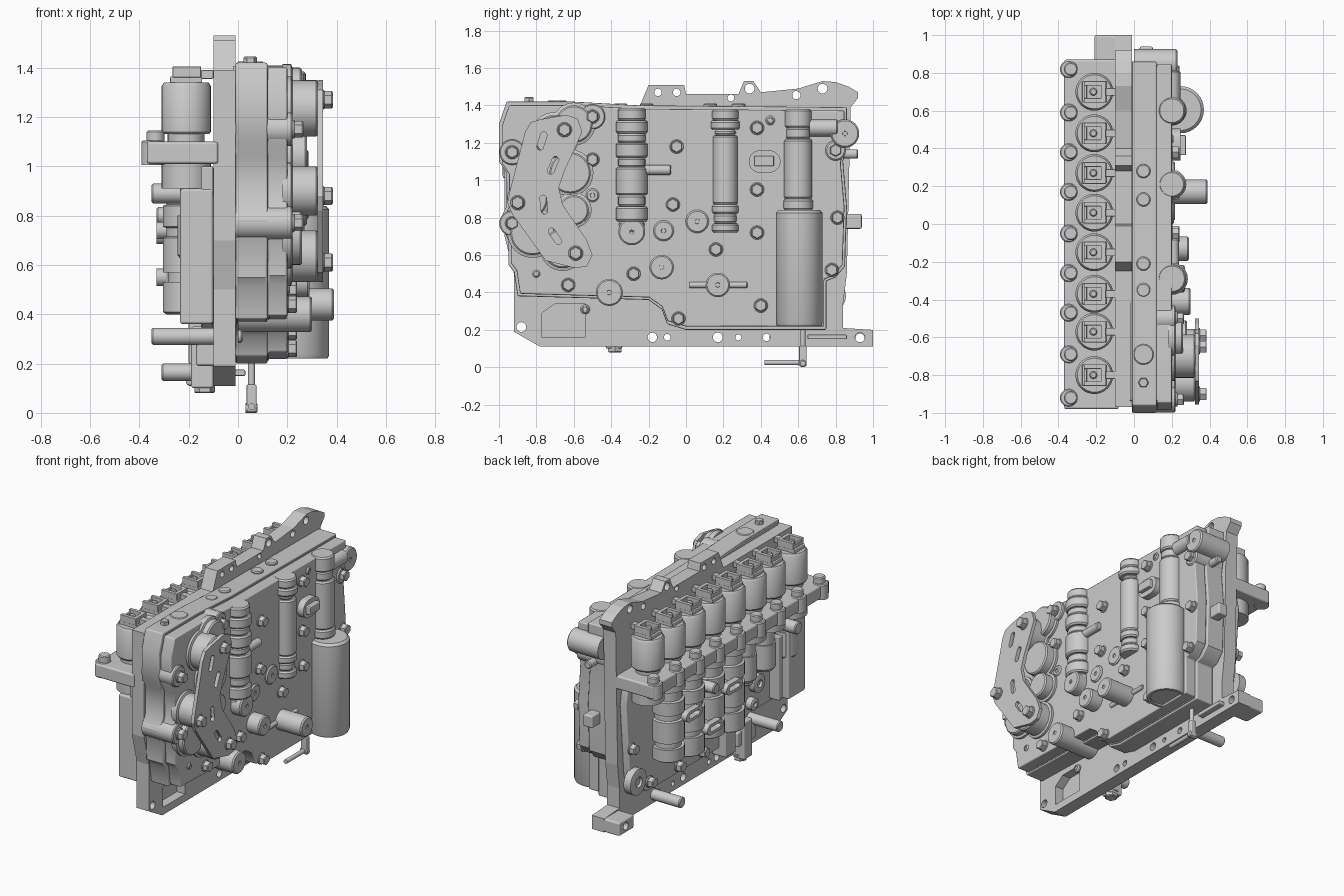
import bpy, bmesh, math
from mathutils import Matrix, Vector

ROT = {'x': Matrix.Rotation(math.pi / 2, 4, 'Y'),
       'y': Matrix.Rotation(-math.pi / 2, 4, 'X'), 'z': Matrix.Identity(4)}


def finish(name, bm, bevel=0.0):
    bmesh.ops.recalc_face_normals(bm, faces=bm.faces[:])
    me = bpy.data.meshes.new(name)
    bm.to_mesh(me)
    bm.free()
    ob = bpy.data.objects.new(name, me)
    bpy.context.collection.objects.link(ob)
    bpy.context.view_layer.objects.active = ob
    bpy.ops.object.select_all(action='DESELECT')
    ob.select_set(True)
    bpy.ops.object.shade_smooth_by_angle(angle=math.radians(35))
    if bevel:
        m = ob.modifiers.new('Bevel', 'BEVEL')
        m.width, m.segments, m.limit_method = bevel, 2, 'ANGLE'
        m.angle_limit = math.radians(40)
        m.harden_normals = True
    return ob


def box(name, x, y, z, bevel=0.006):
    bm = bmesh.new()
    bmesh.ops.create_cube(bm, size=1)
    for v in bm.verts:
        v.co = Vector([(r[0] + r[1]) / 2 + c * (r[1] - r[0]) for r, c in zip((x, y, z), v.co)])
    return finish(name, bm, bevel)


def prism(name, pts, x0, x1, bevel=0.008):
    """Outline in (y, z) extruded along x."""
    bm = bmesh.new()
    f = bm.faces.new([bm.verts.new((x0, y, z)) for y, z in pts])
    r = bmesh.ops.extrude_face_region(bm, geom=[f])
    for v in r['geom']:
        if isinstance(v, bmesh.types.BMVert):
            v.co.x = x1
    if not any(g.normal.length and len(g.verts) == len(pts) and abs(g.calc_center_median().x - x0) < 1e-5
               for g in bm.faces):
        bm.faces.new([v for v in bm.verts if abs(v.co.x - x0) < 1e-6])
    return finish(name, bm, bevel)


def lathe(name, loc, prof, axis='z', n=32):
    """Stack of (radius, height) rings turned about an axis through loc."""
    bm = bmesh.new()
    rings = [[bm.verts.new((r * math.cos(2 * math.pi * i / n), r * math.sin(2 * math.pi * i / n), h))
              for i in range(n)] for r, h in prof]
    for a, b in zip(rings, rings[1:]):
        for i in range(n):
            bm.faces.new((a[i], a[i - 1], b[i - 1], b[i]))
    bm.faces.new(rings[0])
    bm.faces.new(rings[-1])
    bmesh.ops.transform(bm, matrix=Matrix.Translation(loc) @ ROT[axis], verts=bm.verts[:])
    return finish(name, bm)


def cyl(name, loc, r, h, axis='z', n=32, c=0.006):
    s = 1 if h > 0 else -1
    return lathe(name, loc, [(r, 0), (r, h - s * c), (r - c, h)], axis, n)


def bolt(name, loc, axis='x', s=1, r=0.034):
    cyl(name + '_washer', loc, r * 1.1, 0.01 * s, axis, 24, 0.003)
    cyl(name + '_head', loc, r, 0.045 * s, axis, 6, 0.005)


def slot(name, y, z, ly, lz, x0, x1, tilt=0):
    """Rounded-end boss or cutter lying on a side face."""
    r = min(ly, lz) / 2
    dy, dz = ly / 2 - r, lz / 2 - r
    c, s = math.cos(tilt), math.sin(tilt)
    pts = []
    for i in range(24):
        a = 2 * math.pi * (i + .5) / 24
        u = math.copysign(dy, math.cos(a)) + r * math.cos(a)
        v = math.copysign(dz, math.sin(a)) + r * math.sin(a)
        pts.append((y + u * c - v * s, z + u * s + v * c))
    return prism(name, pts, x0, x1, 0)


def cut(ob, cutters):
    ob.data.shade_flat()
    for c in cutters:
        c.data.shade_flat()
        c.hide_render = True
        c.display_type = 'WIRE'
        m = ob.modifiers.new('Cut', 'BOOLEAN')
        m.operation, m.object, m.solver = 'DIFFERENCE', c, 'EXACT'


# Casting layers
mid = prism('middle_plate', [(-.92, .19), (-.78, .11), (1, .11), (1, .2), (.84, .21), (.84, .34), (.86, .5),
            (.88, 1.39), (.92, 1.44), (.92, 1.47), (.87, 1.5), (.8, 1.525), (.73, 1.53), (.6, 1.49), (.4, 1.47),
            (.36, 1.53), (.31, 1.53), (.28, 1.46), (0, 1.46), (-.01, 1.51), (-.2, 1.51), (-.25, 1.39),
            (-.97, 1.39), (-.97, .7), (-.92, .5)], -.1, -.01, 0)
holes = [cyl('hole_cutter', (-.3, y, z), r, .5, 'x', 24) for y, z, r in
         [(-.88, .215, .026), (-.18, .16, .025), (-.1, .16, .018), (.17, .16, .026), (.28, .16, .016),
          (.43, .16, .02), (.93, .16, .026), (.34, 1.49, .026), (.73, 1.49, .026), (.59, 1.455, .022),
          (-.15, 1.47, .02), (-.05, 1.47, .02), (.24, 1.44, .018)]]
pocket = prism('pocket_cutter', [(-.77, .16), (-.54, .16), (-.54, .34), (-.7, .34), (-.77, .29)], -.07, .1, 0)
outer = [(-.96, 1.42), (-.6, 1.42), (-.25, 1.4), (.86, 1.39), (.86, 1.22), (.84, 1.1), (.86, .86), (.85, .54),
         (.8, .48), (.75, .46), (.75, .2), (0, .2), (-.1, .23), (-.13, .31), (-.2, .36), (-.9, .38), (-.92, .51),
         (-.95, .55), (-.95, .68), (-1, .78), (-.96, .86), (-.96, 1.04), (-1, 1.1), (-1, 1.3)]
prism('main_body', outer, -.01, .12)
prism('right_face_plate', [(y * .985, .8 + (z - .8) * .97) for y, z in outer], .12, .2)
prism('gasket', [(y * .97, .8 + (z - .8) * .98) for y, z in outer], -.02, .125, 0)
prism('rear_body', [(-.92, 1.0), (.82, 1.0), (.84, .9), (.8, .4), (.62, .25), (-.3, .25), (-.45, .36),
                    (-.9, .36)], -.15, -.1)
tab = box('mounting_foot', (-.21, -.05), (.84, 1), (.11, .2), 0.012)
cut(tab, [cyl('hole_cutter', (-.3, .93, .155), .025, .3, 'x', 24)])
cut(mid, holes + [pocket])
for y in (.28, .13, -.21, -.35):
    cyl('top_plug', (.05, y, 1.38), .037, .03)
cyl('front_top_boss', (.05, -.69, 1.4), .055, .025)
bolt('front_top_bolt', (.05, -.84, 1.4), 'z', r=.028)

# Solenoid bracket with bolt lobes
box('solenoid_bracket', (-.37, -.08), (-.98, .87), (1.01, 1.1), .012)
for y in (.82, .59, .38, .17, -.05, -.26, -.47, -.69, -.92):
    cyl('bracket_lobe', (-.345, y, 1.005), .047, .1)
    cyl('bracket_bolt', (-.335, y, 1.1), .036, .045)

# Solenoids with connectors, collars and lower sleeves
for i, y in enumerate((.7, .48, .27, .06, -.15, -.37, -.57, -.8)):
    lathe('solenoid', (-.21, y, 0), [(.1, .91), (.1, 1.02), (.075, 1.02), (.075, 1.13), (.092, 1.13), (.1, 1.14),
                                     (.1, 1.325), (.09, 1.34)])
    box('connector_base', (-.275, -.145), (y - .055, y + .055), (1.335, 1.365), .005)
    for s in (-1, 1):
        box('connector_wall', (-.265, -.15), (y + s * .045 - .012, y + s * .045 + .012), (1.36, 1.405), .003)
    box('connector_back', (-.175, -.15), (y - .045, y + .045), (1.36, 1.405), .003)
    box('connector_front', (-.265, -.25), (y - .045, y + .045), (1.36, 1.39), .003)
    box('connector_key', (-.15, -.1), (y - .02, y + .02), (1.355, 1.39), .003)
    cyl('connector_pin', (-.215, y, 1.36), .02, .035, n=16)
    if 1 <= i <= 4:  # Grooved valve sleeve on the left face
        low = .4 + .04 * (i % 2)
        lathe('valve_sleeve', (-.205, y, 0), [
            (.085, low), (.1, low + .01), (.1, .53), (.08, .53), (.08, .57), (.1, .57), (.1, .71), (.085, .715),
            (.085, .75), (.1, .755), (.1, .84), (.085, .845), (.085, .93)])
    elif i > 4:
        lathe('short_sleeve', (-.17, y, 0), [(.06, .62), (.075, .64), (.075, .8), (.065, .8), (.065, .92)])

# Left-face pins, clips, bosses and fasteners
for y, z, r, x in [(-.68, .89, .04, -.35), (-.49, .31, .035, -.35), (.48, .165, .035, -.31), (.15, .8, .035, -.33)]:
    cyl('left_pin', (-.08, y, z), r, x + .08, 'x')
for y, z in ((.38, .72), (-.04, .74), (.16, .55)):
    c = slot('retainer_clip', y, z, .17, .07, -.33, -.29)
    cut(c, [slot('clip_cutter', y, z, .11, .03, -.4, -.2)])
for y, z, r in [(.77, .38, .085), (-.28, .45, .06), (-.35, .72, .06), (-.5, .55, .06), (-.62, .7, .05),
                (-.3, .88, .05), (-.45, .43, .04)]:
    lathe('left_boss', (-.14, y, z), [(r, 0), (r, -.05), (r * .8, -.055), (r * .4, -.055), (r * .35, -.04)], 'x')
for y, z in [(.79, .6), (-.4, .6), (-.55, .8), (.3, .3), (-.2, .32), (.05, .3), (.6, .31)]:
    bolt('left_bolt', (-.15, y, z), 'x', -1)
box('front_left_block', (-.235, -.1), (-.92, -.74), (.36, .91), .012)
box('left_rib', (-.22, -.1), (-.7, -.66), (.38, .8))
box('lower_bracket', (-.2, -.1), (-.24, -.13), (.2, .4))
box('lower_housing', (-.17, -.03), (-.5, -.3), (.19, .29), .012)
box('lower_column', (-.19, -.1), (-.43, -.34), (.1, .35), .01)
bolt('lower_bolt', (-.135, -.38, .125), 'z', -1, .042)

# Bulging valve tubes on the right face
def tube(y, r, rows):
    prof = []
    for z0, z1, k in rows:
        prof += [(r * k - .008, z0), (r * k, z0 + .01), (r * k, z1 - .01), (r * k - .008, z1)]
    lathe('right_valve_tube', (.2, y, 0), prof)
tube(-.29, .085, [(.72, .78, .8), (.78, .86, 1), (.86, .92, .85), (.92, 1.07, 1), (1.07, 1.12, .85),
                  (1.12, 1.2, 1), (1.2, 1.25, .88), (1.25, 1.32, 1), (1.32, 1.385, .88)])
tube(.21, .07, [(.72, .77, 1), (.77, .82, .85), (.82, .87, 1), (.87, 1.24, .95), (1.24, 1.27, .8), (1.27, 1.32, 1.1),
                (1.32, 1.38, 1)])
tube(.6, .075, [(.84, .9, 1.05), (.9, 1.22, 1), (1.22, 1.28, .85), (1.28, 1.38, .95)])
lathe('accumulator', (.245, .605, 0), [(.1, .23), (.1, .22), (.118, .22), (.125, .235), (.125, .825), (.11, .84)])
cyl('tube_side_port', (.21, -.22, 1.055), .027, .14, 'y')
cyl('tube_side_port', (.2, .66, 1.28), .045, .15, 'y')

# Drum cover with drums beneath
cover = prism('drum_cover', [(-.86, 1.26), (-.83, 1.31), (-.78, 1.325), (-.64, 1.35), (-.58, 1.33), (-.555, 1.26),
              (-.58, 1.2), (-.65, 1.05), (-.68, .96), (-.66, .87), (-.53, .68), (-.5, .6), (-.53, .54), (-.59, .53),
              (-.75, .57), (-.93, .82), (-.955, .88), (-.94, .95)], .322, .345, 0)
cut(cover, [slot('cover_slot_cutter', y, z, .035, .1, .3, .4, t) for y, z, t in
            ((-.77, 1.21, -.3), (-.71, 1.08, -.4), (-.76, .87, .1), (-.7, .7, .6))])
for y, z, r, x in [(-.7, 1.235, .115, .325), (-.66, .635, .105, .325), (-.84, .9, .1, .325), (-.62, 1.04, .11, .28),
                   (-.6, .84, .08, .28), (-.6, 1.3, .1, .26), (-.82, .72, .12, .26)]:
    lathe('drum', (0, y, z), [(r + .015, .18), (r + .015, .215), (r, .22), (r, x - .008), (r - .008, x)], 'x')
for y, z in [(-.65, 1.27), (-.9, .88), (-.59, .61)]:
    bolt('cover_bolt', (.34, y, z), 'x', 1, .036)
for y, z in [(-.93, 1.15), (-.93, .77), (-.5, 1.34), (-.58, .83)]:
    cyl('edge_lug', (-.01, y, z), .068, .23, 'x')
    bolt('lug_bolt', (.22, y, z))

# Right-face bolts and bosses
for y, z in [(-.5, 1.11), (-.05, 1.18), (.38, 1.28), (.38, .95), (-.07, .87), (.38, .72), (.16, .63), (-.28, .5),
             (-.63, .44), (.4, .33), (-.04, .26), (.8, 1.16), (.81, .8), (.78, .52)]:
    bolt('face_bolt', (.195, y, z))
for y, z, r, x in [(-.29, .725, .072, .27), (-.13, .535, .065, .29), (-.41, .4, .072, .3), (.17, .44, .065, .39),
                   (.06, .78, .062, .212), (-.12, .73, .055, .212), (.85, 1.25, .076, .23), (.8, 1.16, .055, .21),
                   (-.5, .92, .036, .21), (-.8, .5, .02, .21), (-.54, .31, .026, .02), (.45, 1.32, .025, .21)]:
    lathe('face_boss', (0, y, z), [(r, .0), (r, x - .008), (r - .008, x), (.013, x), (.012, x - .006)], 'x')
cyl('port_arm', (.2, .02, .44), .016, .31, 'y')
slot('sensor_base', .42, 1.1, .17, .12, .19, .245)
box('sensor_cap', (.21, .275), (.365, .47), (1.075, 1.13))
box('side_tab', (.03, .1), (.84, .94), (.74, .82), .01)
cyl('side_stud', (.08, .83, 1.14), .025, .09, 'y')

# Selector linkage under the body
cyl('linkage_shaft', (.055, .625, .1), .014, .12)
box('linkage_fork', (.035, .075), (.605, .645), (.005, .115), .006)
cyl('linkage_rod', (.055, .42, .025), .014, .2, 'y', 20)
cyl('linkage_eye', (.03, .625, .02), .02, .05, 'x', 20)
box('linkage_guide', (-.02, .03), (.65, .86), (.15, .175))
